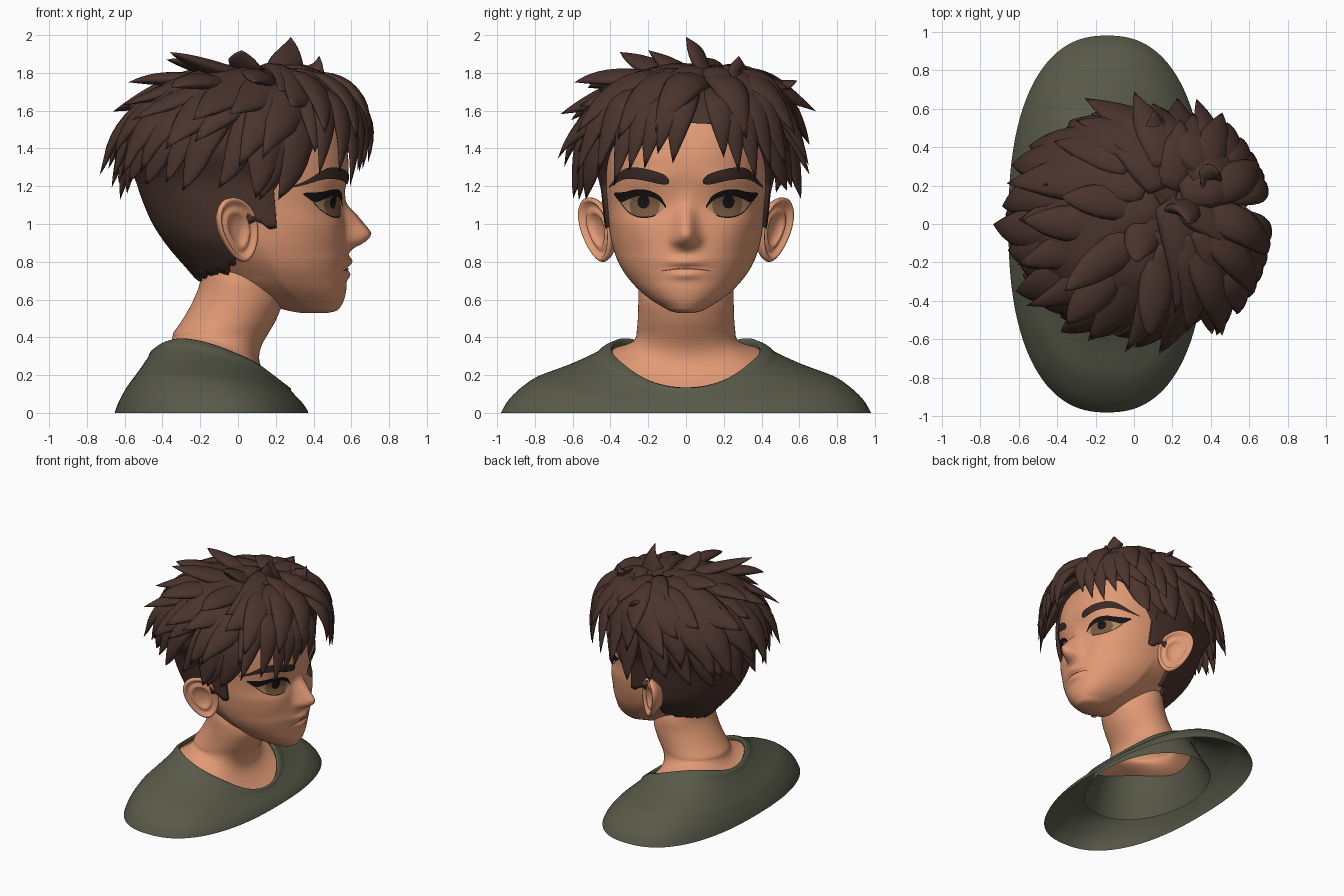
import bpy, bmesh, math, random
from mathutils import Vector
from mathutils.bvhtree import BVHTree
from math import sin, cos, pi, exp

if "Cube" in bpy.data.objects:
    bpy.data.objects.remove(bpy.data.objects["Cube"])
random.seed(11)

def mat(name, *c):
    m = bpy.data.materials.new(name)
    m.diffuse_color = (*c, 1)
    m.use_nodes = True
    m.node_tree.nodes["Principled BSDF"].inputs["Base Color"].default_value = m.diffuse_color
    return m
SKIN = mat("skin", .76, .325, .178)
HAIR = mat("hair brown", .070, .034, .026)
SHIRT = mat("olive cloth", .098, .102, .066)
BROW = mat("brow brown", .04, .022, .017)
LASH = mat("lash black", .008, .006, .007)
IRIS = mat("iris brown", .19, .10, .05)
EYE = mat("eye tan", .42, .235, .14)
LIP = mat("lip line", .16, .05, .03)

def build(name, verts, faces, m, recalc=True):
    me = bpy.data.meshes.new(name)
    me.from_pydata([tuple(v) for v in verts], [], faces)
    if recalc:
        bm = bmesh.new()
        bm.from_mesh(me)
        bmesh.ops.recalc_face_normals(bm, faces=bm.faces)
        bm.to_mesh(me)
        bm.free()
    me.materials.append(m)
    for p in me.polygons:
        p.use_smooth = True
    ob = bpy.data.objects.new(name, me)
    bpy.context.collection.objects.link(ob)
    return ob

def loft(rings, cap_start=False, cap_end=False):
    n = len(rings[0])
    verts = [v for r in rings for v in r]
    faces = [(i*n+k, i*n+(k+1) % n, (i+1)*n+(k+1) % n, (i+1)*n+k)
             for i in range(len(rings)-1) for k in range(n)]
    if cap_start:
        faces.append(tuple(range(n))[::-1])
    if cap_end:
        faces.append(tuple(range(len(verts)-n, len(verts))))
    return verts, faces

def clamp(v):
    return max(0, min(1, v))

def interp(tab, z, smooth=True):
    """Interpolate rows (key, values...) at key z."""
    z = min(max(z, tab[0][0]), tab[-1][0])
    i = 0
    while i < len(tab)-2 and z > tab[i+1][0]:
        i += 1
    a, b = tab[i], tab[i+1]
    h = b[0]-a[0]
    t = (z-a[0])/h
    out = []
    for j in range(1, len(a)):
        lin = a[j]+(b[j]-a[j])*t
        if smooth:
            def slope(k):
                p, q = tab[max(k-1, 0)], tab[min(k+1, len(tab)-1)]
                return (q[j]-p[j])/(q[0]-p[0])*h
            d = b[j]-a[j]
            lin += t*(1-t)*((1-t)*(slope(i)-d)-t*(slope(i+1)-d))
        out.append(lin)
    return out if len(out) > 1 else out[0]

def spow(v, e):
    return math.copysign(abs(v)**e, v)

# Head: rows of z, back x, front x, half width, x of widest point
HEAD = [(.528, .34, .47, .04, .42), (.54, .27, .52, .085, .41), (.565, .18, .545, .13, .36),
        (.60, .06, .562, .187, .31), (.65, -.08, .573, .248, .26), (.70, -.19, .575, .295, .22),
        (.76, -.245, .58, .338, .19), (.82, -.30, .585, .368, .16), (.90, -.365, .575, .393, .13),
        (1.0, -.43, .565, .41, .10), (1.1, -.475, .555, .42, .07), (1.2, -.51, .57, .43, .05),
        (1.3, -.53, .585, .44, .02), (1.4, -.53, .575, .445, 0), (1.5, -.50, .54, .43, 0),
        (1.6, -.43, .46, .38, 0), (1.68, -.32, .35, .29, 0), (1.73, -.15, .2, .17, 0),
        (1.745, -.03, .05, .03, 0)]
NOSE = [(.84, 0), (.87, .03), (.90, .09), (.93, .125), (.955, .135), (1.0, .105),
        (1.05, .07), (1.11, .02), (1.18, 0)]
# Soft face features: |y|, z, spread y, spread z, depth
BUMPS = [(0, .80, .09, .025, .022), (0, .73, .075, .022, .018), (0, .767, .1, .01, -.008),
         (.21, 1.1, .09, .06, -.015), (.2, 1.24, .14, .04, .012), (.25, .95, .1, .1, .01),
         (.05, .915, .03, .03, .015)]

def head_pt(th, z, off=0.0, face=True):
    xb, xf, w, xc = interp(HEAD, z)
    front = cos(th) > 0
    e = .95-.12*clamp((z-.85)/.15) if front else .95
    c, s = spow(cos(th), e), spow(sin(th), e)
    if not front:
        w *= 1-.3*abs(c)**.7*clamp((.92-z)/.2)
    x = xc+(xf-xc if front else xc-xb)*c+off*cos(th)
    y = w*s+off*sin(th)
    if face and front:
        wn = .058-.1*max(0, min(.2, z-.93))
        x += interp(NOSE, z)*exp(-(y/wn)**2)
        for by, bz, sy, sz, d in BUMPS:
            x += d*exp(-((abs(y)-by)/sy)**2-((z-bz)/sz)**2)
    return Vector((x, y, z))

N = 160
ANG = [2*pi*k/N for k in range(N)]
levels = [.528+1.217*(1-cos(pi*i/130))/2 for i in range(131)]
hv, hf = loft([[head_pt(a, z) for a in ANG] for z in levels], True, True)
build("head", hv, hf, SKIN)
tree = BVHTree.FromPolygons(hv, hf)

# Collar line, used by both neck and shirt
COLLAR_Z = [(-.46, .33), (-.4, .37), (-.3, .392), (-.15, .365), (0, .31), (.12, .25), (.27, .132)]
def collar(a, k=1.0, dz=0.0):
    return Vector((-.09+.36*k*cos(a), .405*k*sin(a), interp(COLLAR_Z, -.09+.36*cos(a))+dz))

# Neck: z, back x, front x, half width, then flaring out under the collar
NECK = [(.42, -.345, .16, .262), (.5, -.29, .205, .255), (.6, -.235, .235, .252),
        (.7, -.2, .2, .248), (.85, -.2, .12, .2)]
rings = []
for i in range(25):
    z = .85-.43*i/24
    b, f, w = interp(NECK, z)
    rings.append([Vector(((b+f)/2+(f-b)/2*cos(a), w*sin(a), z)) for a in ANG[::2]])
base = rings[-1]
for i in range(1, 17):
    t = i/16
    ring = []
    for a, p in zip(ANG[::2], base):
        k = collar(a, .975, -.035)
        q = p.lerp(k, t**2.2)
        q.z = p.z+(k.z-p.z)*t
        q.x -= .065*sin(pi*t)*max(0, cos(a))**2
        ring.append(q)
    rings.append(ring)
build("neck", *loft(rings), SKIN)

# Shirt: swept from base outline up to the sloping collar, then an inner lining
RISE = [(0, 0), (.05, .15), (.11, .27), (.2, .40), (.32, .53), (.6, .69), (.85, .86), (1, 1)]
rings = []
for h in [0, .02, .05, .08, .11, .15, .2, .26, .32, .4, .5, .6, .7, .78, .85, .88, .91, .95, 1]:
    ring = []
    for a in ANG:
        low = Vector((-.14+.513*spow(cos(a), .84), .98*spow(sin(a), .84), 0))
        k = collar(a)
        v = h+(interp(RISE, h)-h)*(.4+.6*abs(sin(a)))
        p = low.lerp(k, h)
        p.z = k.z*v + (.008 if .9 < h < 1 else 0)
        ring.append(p)
    rings.append(ring)
rings += [[collar(a, k, d) for a in ANG] for k, d in [(.985, .003), (.965, -.01), (.98, -.045)]]
rings.append([Vector((-.13+.4*cos(a), .56*sin(a), .06)) for a in ANG])
build("shirt", *loft(rings), SHIRT)

# Ears: concentric rings in a plane leaning out from the head
EAR = [(.55, -.09), (.9, -.04), (1, -.01), (1, .006), (.94, .016), (.86, .01), (.78, -.01),
       (.66, -.01), (.58, .002), (.48, -.008), (.38, -.022), (.1, -.025)]
for s, side in ((1, "left"), (-1, "right")):
    rings = []
    for k, d in EAR:
        ring = []
        for a in ANG[::4]:
            u = k*(.125*cos(a)*(1+.2*sin(a)))-.035*k*sin(a)+.01
            v = .17*k*sin(a)
            ring.append((-.005+u*.8+d*.55, s*(.482-u*.6+d*.8+.08*v), .97+v))
        rings.append(ring)
    build(side+"_ear", *loft(rings, False, True), SKIN)

# Painted face details: thin plates projected on the head
def plate(name, lo, hi, y0, y1, m, off, nc=22, nr=5):
    for s, side in ((1, "left"), (-1, "right")):
        verts, faces = [], []
        for i in range(nc+1):
            y = y0+(y1-y0)*i/nc
            a, b = lo(y), hi(y)
            for j in range(nr+1):
                z = a+(max(b, a+.0005)-a)*j/nr
                hit, nrm, _, _ = tree.ray_cast(Vector((2, s*y, z)), Vector((-1, 0, 0)))
                verts.append(((hit.x if hit else .3)+off, s*y*(1+off*.5), z))
        for i in range(nc):
            for j in range(nr):
                q = i*(nr+1)+j
                f = (q, q+nr+1, q+nr+2, q+1)
                faces.append(f if s > 0 else f[::-1])
        build(side+"_"+name, verts, faces, m, False)

def curve(*pts):
    return lambda y: interp(pts, y)
eye_hi = curve((.115, 1.085), (.145, 1.13), (.2, 1.155), (.26, 1.155), (.31, 1.14), (.345, 1.12))
eye_lo = curve((.115, 1.08), (.15, 1.053), (.2, 1.038), (.26, 1.042), (.31, 1.07), (.345, 1.115))
def disc(cy, cz, ry, rz):
    d = lambda y: rz*math.sqrt(max(0, 1-((y-cy)/ry)**2))
    return (lambda y: max(eye_lo(y), cz-d(y))), (lambda y: min(eye_hi(y), cz+d(y)))
plate("eye", eye_lo, eye_hi, .115, .345, EYE, .004)
plate("iris", *disc(.218, 1.1, .08, .08), .138, .298, IRIS, .006)
plate("pupil", *disc(.224, 1.118, .032, .036), .192, .256, LASH, .008)
plate("upper_lash", curve((.105, 1.083), (.145, 1.125), (.2, 1.146), (.26, 1.146), (.31, 1.128),
      (.345, 1.115), (.38, 1.155)), curve((.105, 1.095), (.135, 1.145), (.2, 1.178), (.27, 1.182),
      (.32, 1.17), (.38, 1.165)), .105, .38, LASH, .0095)
plate("lower_lash", lambda y: eye_lo(y)-.005, lambda y: eye_lo(y)+.002, .16, .345, LASH, .007, 16, 1)
plate("eyebrow", curve((.09, 1.215), (.11, 1.207), (.25, 1.235), (.33, 1.235), (.405, 1.192)),
      curve((.09, 1.235), (.115, 1.262), (.25, 1.298), (.33, 1.287), (.405, 1.2)), .09, .405, BROW, .0095)
plate("mouth_line", lambda y: .764-.6*y*y-.005, lambda y: .764-.6*y*y+.005*(1-y/.14), 0, .13, LIP, .005, 16, 1)

# Short hair cap: columns rising from the hairline
LINE = [(-.43, .69), (-.25, .71), (-.12, .76), (-.05, .9), (.04, .99), (.11, 1.02), (.16, .97),
        (.2, .98), (.22, 1.18), (.3, 1.3), (.45, 1.48), (.565, 1.53)]
cols = []
for k, a in enumerate(ANG):
    x0 = head_pt(a, 1.0, 0, False).x
    z0 = interp(LINE, x0, False)+(.035*abs((k % 6)/3-1) if x0 < -.1 else 0)
    back = clamp((.5-x0)/.3)
    col = [head_pt(a, z0+.02, -.02, False)]
    for i in range(41):
        z = z0+(1.745-z0)*sin(pi/2*i/40)
        t = clamp((z-1.2)/.22)
        off = .022+(.05*back+.01)*t*t*(3-2*t)
        p = head_pt(a, z, off, False)
        p.z += off*clamp((z-1.5)/.24)
        col.append(p)
    cols.append(col)
build("short_hair", *loft([[c[i] for c in cols] for i in range(42)], False, True), HAIR)

# Hair locks: tapered curved leaves gathered in one mesh
LV, LF = [], []
CEN = Vector((0, 0, 1.3))
STEPS = [j/12 for j in range(13)]
def lock(path, w, thick=.42, sec=10):
    n, start = len(path)-1, len(LV)
    rings = []
    for i in range(n):
        t = i/n
        tan = (path[i+1]-path[max(i-1, 0)]).normalized()
        side = tan.cross((path[i]-CEN).normalized()).normalized()
        up = side.cross(tan)
        hw = w*1.3*(1-t)*(.5+2*t)
        rings.append([path[i]+side*hw*cos(2*pi*k/sec)+up*hw*thick*spow(sin(2*pi*k/sec), 1.2)
                      for k in range(sec)])
    v, f = loft(rings, True)
    v.append(path[-1])
    last = len(v)-1
    f += [(last-sec+k, last-sec+(k+1) % sec, last) for k in range(sec)]
    LV.extend(v)
    LF.extend(tuple(q+start for q in g) for g in f)

def shell(a, p, r):
    s, c = sin(p)**.85, cos(p)
    m = max(c, 0)**2
    return Vector((.15*m+.60*r*s*cos(a), .14*m+.56*r*s*sin(a), 1.36+.45*r*spow(c, .85)))

def tier(count, a0, a1, p0, p1, w, r, lift):
    for i in range(count):
        a = math.radians(a0+(a1-a0)*(i+.5)/count)+random.uniform(-.08, .08)
        e = math.radians(p1+random.uniform(-8, 8))
        q = math.radians(p0+random.uniform(-4, 4))
        da = random.uniform(.08, .34)*(1 if sin(a) > 0 else -1)*min(1, abs(sin(a))+.3)
        l, ww = lift*random.uniform(.6, 1.3), w*random.uniform(.85, 1.15)
        lock([shell(a-da*.4+da*t*t, q+(e-q)*t, r+l*t**3) for t in STEPS], ww)
tier(21, 50, 310, 50, 107, .100, .97, .16)
tier(17, 42, 318, 32, 92, .115, .99, .20)
tier(13, 24, 336, 17, 70, .125, .99, .23)
tier(8, 0, 360, 4, 46, .120, .98, .15)

def bend(a, b, c, w):
    a, b, c = Vector(a), Vector(b), Vector(c)
    lock([a*(1-t)**2+b*2*t*(1-t)+c*t*t for t in STEPS], w)

# Fringe parted above the brow: tip y, tip z, root y
for y, z, ry in [(-.07, 1.32, .02), (-.15, 1.37, -.02), (-.22, 1.29, -.08), (-.30, 1.28, -.14),
                 (-.38, 1.2, -.2), (-.47, 1.27, -.26), (-.58, 1.26, -.3), (.20, 1.35, .16),
                 (.28, 1.27, .2), (.37, 1.23, .24), (.45, 1.29, .28), (.53, 1.3, .32), (.65, 1.31, .36)]:
    x = .05+.64*math.sqrt(1-(y/.72)**2)
    bend((.38, ry, 1.70), (x+.08, ry*.5+y*.5, 1.70), (x, y, z), .078)
# Parting curl and upper front locks
for y0, y1, y2, z in [(.08, .0, -.17, 1.48), (.06, -.2, -.36, 1.45), (.14, .24, .32, 1.45), (.0, -.35, -.58, 1.48),
                      (.2, .4, .58, 1.47)]:
    x = .05+.66*math.sqrt(1-(y2/.74)**2)
    bend((.27, y0, 1.75), (x-.02, y1, 1.82), (x, y2, z), .1)
# Loose pointed tufts on top
for a, b, c in [((.16, .12, 1.72), (.30, .10, 1.84), (.28, 0, 1.99)),
                ((.2, .2, 1.72), (.42, .26, 1.74), (.43, .28, 1.89)),
                ((.12, .05, 1.76), (.0, -.1, 1.84), (.02, -.2, 1.92)),
                ((.1, -.02, 1.76), (-.2, -.2, 1.84), (-.36, -.35, 1.91)),
                ((.1, .2, 1.74), (.12, .42, 1.68), (.1, .59, 1.76)),
                ((.1, .1, 1.76), (-.2, .12, 1.84), (-.38, .14, 1.87)),
                ((.15, -.1, 1.76), (.1, -.42, 1.80), (.08, -.59, 1.75)),
                ((-.1, 0, 1.74), (-.38, 0, 1.79), (-.58, .02, 1.75)),
                ((-.05, -.2, 1.74), (-.25, -.4, 1.78), (-.35, -.52, 1.72))]:
    bend(a, b, c, .095)
build("hair_locks", LV, LF, HAIR)
